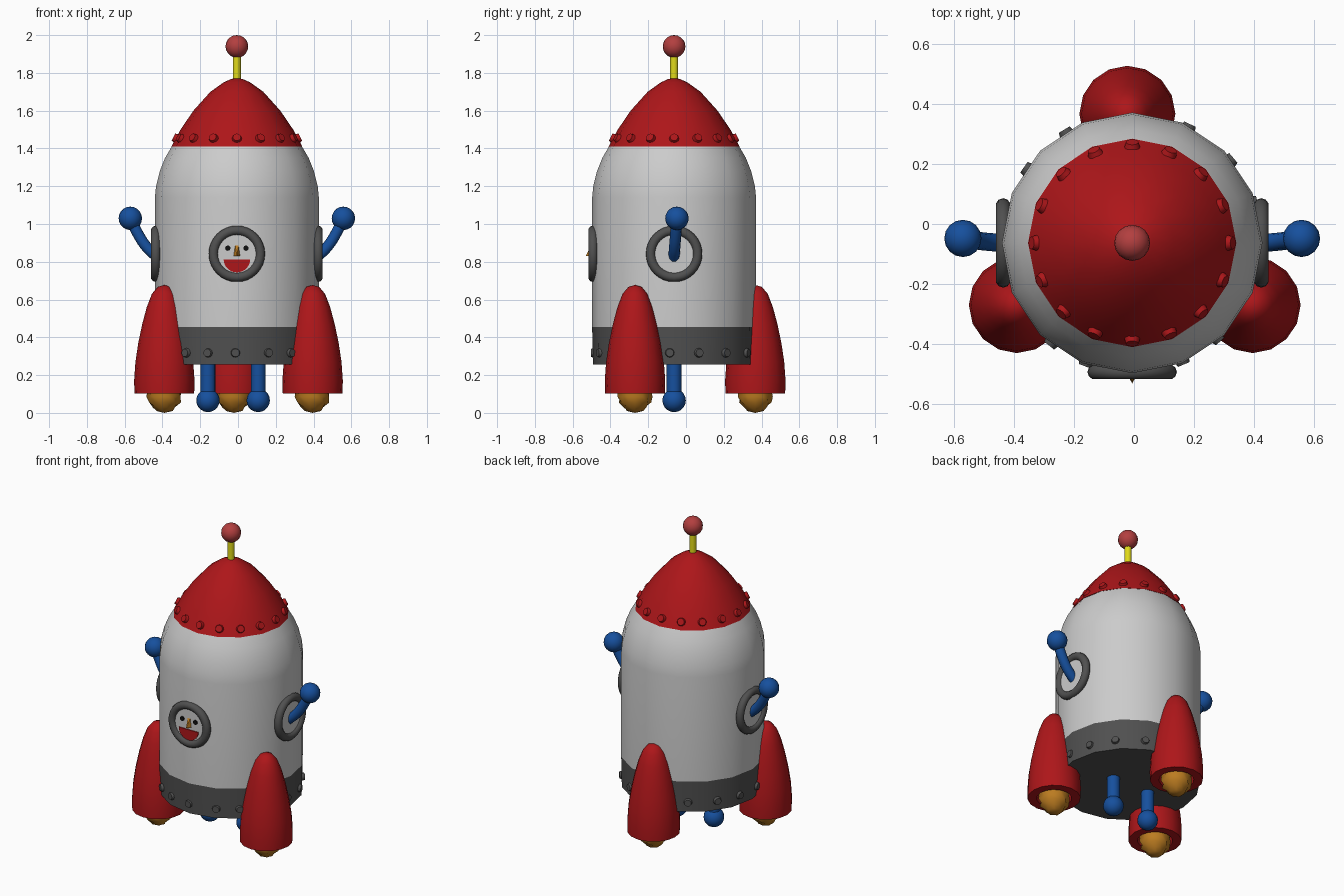
import bpy, bmesh, math
from mathutils import Vector, Matrix

if "Cube" in bpy.data.objects:
    bpy.data.objects.remove(bpy.data.objects["Cube"])

CX, CY = -0.006, -0.063          # body axis
R = 0.434                        # hull radius


def mat(name, *rgb):
    m = bpy.data.materials.new(name)
    m.diffuse_color = (*rgb, 1)
    m.use_nodes = True
    m.node_tree.nodes["Principled BSDF"].inputs["Base Color"].default_value = m.diffuse_color
    return m


WHITE = mat("white", 0.62, 0.62, 0.62)
DARK = mat("dark_grey", 0.08, 0.08, 0.08)
RED = mat("red", 0.42, 0.008, 0.01)
BALL = mat("soft_red", 0.45, 0.05, 0.05)
BLUE = mat("blue", 0.008, 0.08, 0.34)
YELLOW = mat("yellow", 0.75, 0.7, 0.01)
GOLD = mat("orange", 0.5, 0.2, 0.015)
BLACK = mat("black", 0.005, 0.005, 0.005)


def finish(ob, name, m, angle=40):
    ob.name = name
    ob.data.materials.append(m)
    bpy.ops.object.select_all(action='DESELECT')
    ob.select_set(True)
    bpy.context.view_layer.objects.active = ob
    bpy.ops.object.shade_smooth_by_angle(angle=math.radians(angle))
    return ob


def from_bm(bm, name, m, angle=40):
    bmesh.ops.recalc_face_normals(bm, faces=bm.faces)
    me = bpy.data.meshes.new(name)
    bm.to_mesh(me)
    bm.free()
    ob = bpy.data.objects.new(name, me)
    bpy.context.collection.objects.link(ob)
    return finish(ob, name, m, angle)


def lathe(name, profile, m, x=CX, y=CY, n=16, flute=0.0):
    """Revolve (radius, z) points; flute makes every other column narrower."""
    bm = bmesh.new()
    rings = []
    for i, (r, z) in enumerate(profile):
        if r == 0:
            rings.append([bm.verts.new((x, y, z))] * n)
            continue
        ring = []
        for k in range(n):
            a = 2 * math.pi * k / n
            rr = r * (1 - flute * ((k + i) % 2))
            ring.append(bm.verts.new((x + rr * math.cos(a), y + rr * math.sin(a), z)))
        rings.append(ring)
    for p, q in zip(rings, rings[1:]):
        for k in range(n):
            j = (k + 1) % n
            bm.faces.new(list(dict.fromkeys((p[k], p[j], q[j], q[k]))))
    return from_bm(bm, name, m)


def ball(name, loc, r, m):
    bm = bmesh.new()
    bmesh.ops.create_uvsphere(bm, u_segments=16, v_segments=10, radius=r,
                              matrix=Matrix.Translation(loc))
    return from_bm(bm, name, m)


def disc(name, loc, direction, r, depth, m, n=24):
    q = Vector(direction).to_track_quat('Z', 'Y').to_matrix().to_4x4()
    bm = bmesh.new()
    bmesh.ops.create_cone(bm, cap_ends=True, segments=n, radius1=r, radius2=r,
                          depth=depth, matrix=Matrix.Translation(loc) @ q)
    return from_bm(bm, name, m)


def rivets(name, angles, radius, z, tilt, m):
    bm = bmesh.new()
    for a in angles:                     # degrees from +y towards +x
        s, c = math.sin(math.radians(a)), math.cos(math.radians(a))
        q = Vector((s, c, tilt)).to_track_quat('Z', 'Y').to_matrix().to_4x4()
        loc = Matrix.Translation((CX + radius * s, CY + radius * c, z))
        bmesh.ops.create_cone(bm, cap_ends=True, segments=12, radius1=0.027,
                              radius2=0.021, depth=0.022, matrix=loc @ q)
    return from_bm(bm, name, m)


def tube(name, pts, r, m):
    cu = bpy.data.curves.new(name, 'CURVE')
    cu.dimensions = '3D'
    cu.bevel_depth, cu.bevel_resolution, cu.use_fill_caps = r, 3, True
    cu.resolution_u = 6
    sp = cu.splines.new('BEZIER')
    sp.bezier_points.add(len(pts) - 1)
    for b, p in zip(sp.bezier_points, pts):
        b.co = p
        b.handle_left_type = b.handle_right_type = 'AUTO'
    ob = bpy.data.objects.new(name, cu)
    bpy.context.collection.objects.link(ob)
    bpy.ops.object.select_all(action='DESELECT')
    ob.select_set(True)
    bpy.context.view_layer.objects.active = ob
    bpy.ops.object.convert(target='MESH')
    return finish(bpy.context.object, name, m)


# hull, base band and nose
lathe("hull", [(R, 0.455), (R, 1.14), (0.428, 1.2), (0.408, 1.28),
               (0.38, 1.35), (0.345, 1.41)], WHITE)
lathe("base_band", [(R, 0.46), (0.43, 0.257), (0, 0.257)], DARK)
lathe("nose_cone", [(0.347, 1.41), (0.298, 1.5), (0.23, 1.6), (0.14, 1.7),
                    (0.07, 1.75), (0.03, 1.768), (0, 1.772)], RED)
rivets("nose_rivets", [22.5 * k for k in range(16)], 0.326, 1.455, 0.5, RED)
rivets("base_rivets", [-55, -31, -2, 26, 50, 72, 93, 115, 138, 157, 181, 201,
                       219, 240, 262, 284], 0.429, 0.318, 0, DARK)

# antenna
lathe("antenna_rod", [(0.021, 1.75), (0.021, 1.92)], YELLOW, n=12)
ball("antenna_ball", (CX, CY, 1.94), 0.06, BALL)

# portholes: front, right, left
PZ = 0.842
for side, d in (("front", (0, -1, 0)), ("right", (1, 0, 0)), ("left", (-1, 0, 0))):
    v = Vector(d)
    base = Vector((CX, CY, PZ))
    disc(side + "_window", base + v * 0.422, d, 0.115, 0.03, WHITE)
    bpy.ops.mesh.primitive_torus_add(
        location=base + v * 0.43, rotation=v.to_track_quat('Z', 'Y').to_euler(),
        major_radius=0.124, minor_radius=0.025, major_segments=32, minor_segments=10)
    finish(bpy.context.object, side + "_window_ring", DARK)

# face in the front window
FY = CY - 0.438
for s, n in ((-1, "left"), (1, "right")):
    disc(n + "_eye", (CX + s * 0.048, FY, 0.872), (0, -1, 0), 0.014, 0.012, BLACK, 16)
bm = bmesh.new()
tip = [bm.verts.new((CX + x, y, z)) for x, y, z in
       ((-0.009, FY, 0.885), (0.009, FY, 0.885), (0.017, FY, 0.83),
        (-0.017, FY, 0.83), (0, FY - 0.03, 0.832))]
bm.faces.new(tip[:4])
for i in range(4):
    bm.faces.new((tip[i], tip[(i + 1) % 4], tip[4]))
from_bm(bm, "nose", GOLD, 20)
bm = bmesh.new()
arc = [bm.verts.new((CX + 0.07 * math.cos(a), FY, 0.812 + 0.068 * math.sin(a)))
       for a in (-math.pi * k / 14 for k in range(15))]
ext = bmesh.ops.extrude_face_region(bm, geom=[bm.faces.new(arc)])
bmesh.ops.translate(bm, vec=(0, -0.006, 0),
                    verts=[g for g in ext["geom"] if isinstance(g, bmesh.types.BMVert)])
from_bm(bm, "mouth", RED)

# arms and legs
for s, n in ((-1, "left"), (1, "right")):
    ax = lambda d: CX + s * d
    tube(n + "_arm", [(ax(0.41), -0.064, 0.815), (ax(0.475), -0.06, 0.875),
                      (ax(0.525), -0.054, 0.95), (ax(0.562), -0.048, 1.03)], 0.03, BLUE)
    ball(n + "_hand", (ax(0.564), -0.048, 1.03), 0.062, BLUE)
    lx = -0.026 + s * 0.133
    lathe(n + "_leg", [(0.039, 0.27), (0.039, 0.07)], BLUE, x=lx, n=16)
    ball(n + "_foot", (lx, CY, 0.066), 0.062, BLUE)

# boosters with flames
for n, x, y in (("right", 0.395, -0.27), ("left", -0.39, -0.27), ("back", -0.022, 0.367)):
    lathe(n + "_booster", [(0, 0.15), (0.1, 0.15), (0.105, 0.103), (0.158, 0.103),
                           (0.16, 0.17), (0.153, 0.27), (0.138, 0.37), (0.117, 0.47),
                           (0.093, 0.56), (0.066, 0.63), (0.035, 0.667), (0, 0.677)],
          RED, x, y)
    lathe(n + "_flame", [(0.095, 0.15), (0.095, 0.085), (0.088, 0.055),
                         (0.062, 0.03), (0.045, 0.01), (0, 0.0)], GOLD, x, y,
          n=14, flute=0.14)
